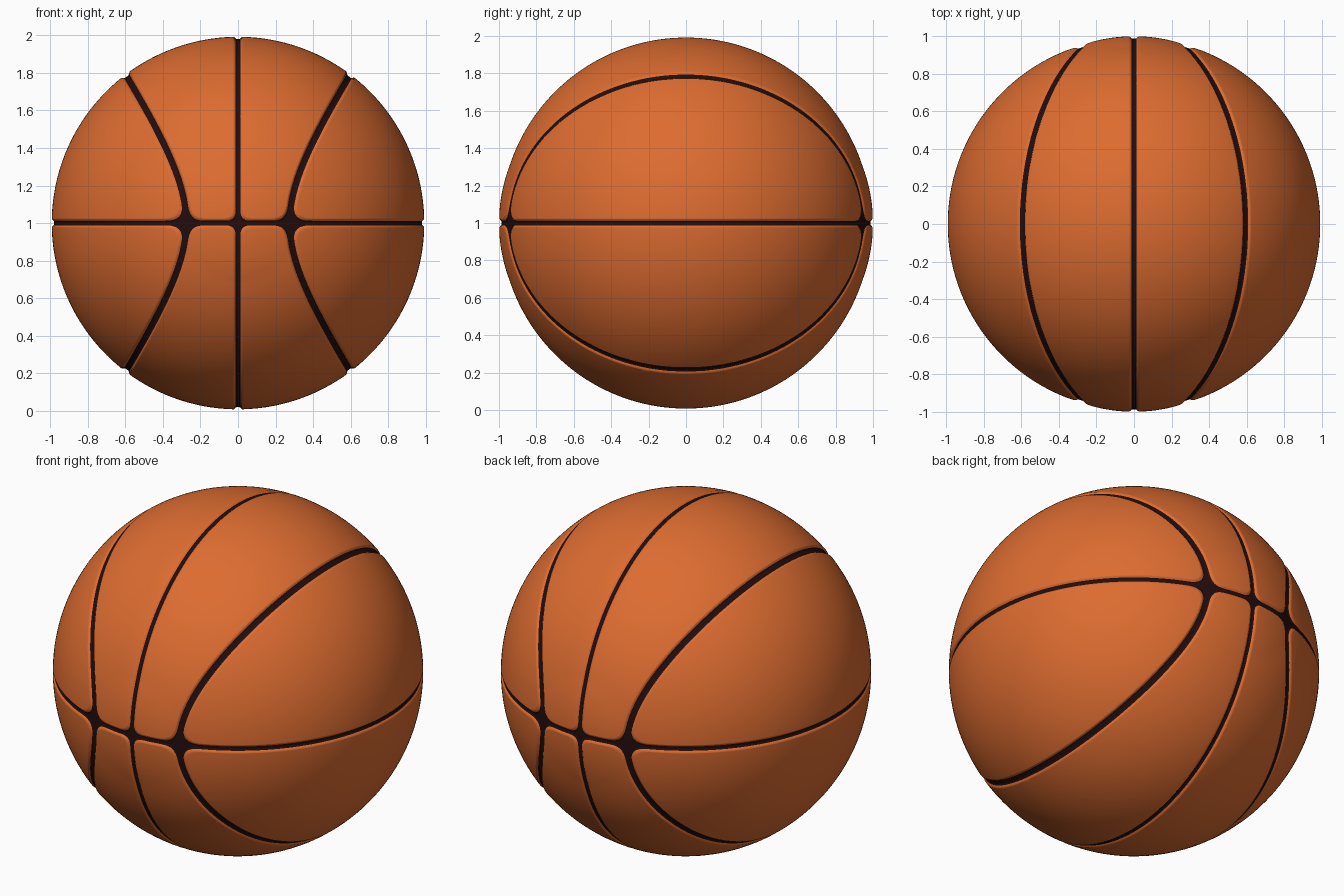
import bpy, bmesh, math
from mathutils import Vector

if "Cube" in bpy.data.objects:
    bpy.data.objects.remove(bpy.data.objects["Cube"])

A, B = 0.96, 0.797          # half axes of the oval side seams, seen from the side


def smooth_min(a, b, k):
    h = max(k - abs(a - b), 0.0) / k
    return min(a, b) - h * h * k * 0.25


def seam(n):
    """Signed distance to the seam border on the unit sphere (negative = in seam)."""
    equator = abs(n.z) - 0.0125
    meridian = abs(n.x) - 0.0125
    q = math.sqrt((n.y / A) ** 2 + (n.z / B) ** 2) + 1e-9
    g = Vector((0, n.y / (A * A * q), n.z / (B * B * q)))
    g -= g.dot(n) * n
    oval = abs(q - 1) / max(g.length, 0.25) - 0.0175
    return smooth_min(smooth_min(equator, meridian, 0.055), oval, 0.085)


def refine(bm, limit):
    """Subdivide the faces close to a seam."""
    near = {v for v in bm.verts if seam(v.co) < limit}
    edges = {e for f in bm.faces if any(v in near for v in f.verts) for e in f.edges}
    bmesh.ops.subdivide_edges(bm, edges=list(edges), cuts=1, use_grid_fill=True)
    bmesh.ops.triangulate(bm, faces=[f for f in bm.faces if len(f.verts) > 3])
    for v in bm.verts:
        v.co.normalize()


def cut(bm, level):
    """Cut clean edges into the mesh along one distance from the seam border."""
    d = {v: seam(v.co) - level for v in bm.verts}
    eps = 0.0004
    line = [v for v in d if abs(d[v]) < eps]
    for e in list(bm.edges):
        a, b = e.verts
        da, db = d[a], d[b]
        if da * db < 0 and min(abs(da), abs(db)) >= eps:
            _, v = bmesh.utils.edge_split(e, a, da / (da - db))
            v.co.normalize()
            line.append(v)
    bmesh.ops.connect_verts(bm, verts=line)
    bmesh.ops.triangulate(bm, faces=[f for f in bm.faces if len(f.verts) > 3])


def material(name, rgb):
    m = bpy.data.materials.new(name)
    m.diffuse_color = (*rgb, 1)
    m.use_nodes = True
    m.node_tree.nodes["Principled BSDF"].inputs["Base Color"].default_value = m.diffuse_color
    return m


# Sphere, refined along the seams, with seam borders cut in
bm = bmesh.new()
bmesh.ops.create_icosphere(bm, subdivisions=6, radius=1)
for v in bm.verts:
    v.co.normalize()
refine(bm, 0.035)
refine(bm, 0.014)
for level in (0.011, 0.0, -0.007):
    cut(bm, level)

# Dark seams, orange panels
for f in bm.faces:
    c = (f.verts[0].co + f.verts[1].co + f.verts[2].co).normalized()
    f.material_index = 1 if seam(c) < 0 else 0
    f.smooth = True

# Press the seams in, with rounded panel borders
for v in bm.verts:
    n = v.co.copy()
    t = min(max((0.011 - seam(n)) / 0.018, 0), 1)
    r = 0.992 + 0.008 * max(0, (abs(n.y) - 0.95) / 0.05)
    v.co = n * (r - 0.013 * t * t * (3 - 2 * t)) + Vector((0, 0, 1))

mesh = bpy.data.meshes.new("ball")
bm.to_mesh(mesh)
bm.free()
mesh.materials.append(material("orange", (0.72, 0.15, 0.03)))
mesh.materials.append(material("dark seam", (0.016, 0.004, 0.004)))
ball = bpy.data.objects.new("ball", mesh)
bpy.context.collection.objects.link(ball)
